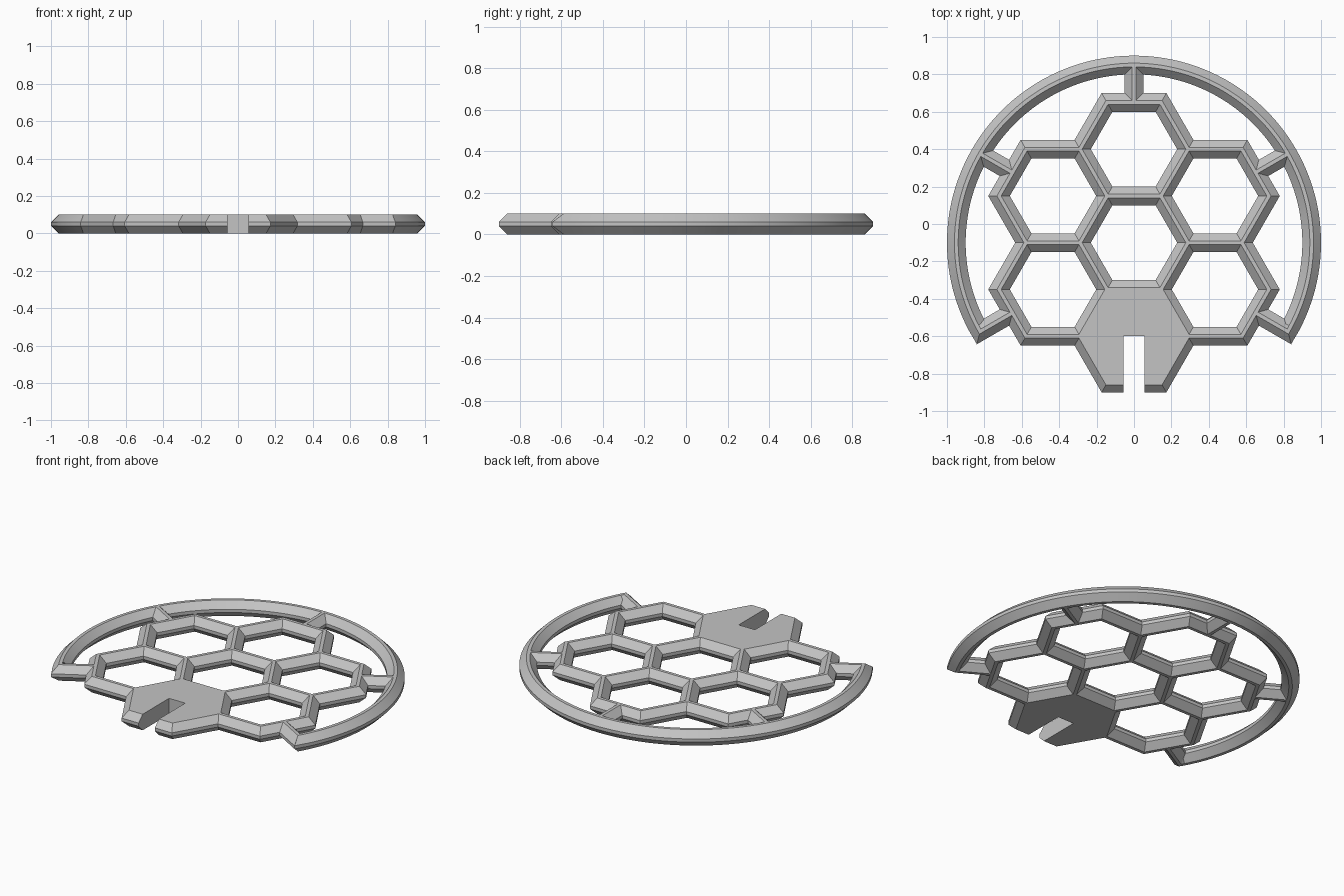
import bpy, bmesh
from math import sin, cos, asin, radians, pi
from mathutils import Vector

if "Cube" in bpy.data.objects:
    bpy.data.objects.remove(bpy.data.objects["Cube"], do_unlink=True)

HALF, FLAT, HEIGHT = 0.05, 0.01, 0.1     # bar half width, half of its flat, thickness
APOTHEM = 0.25
SIDE = APOTHEM / cos(pi / 6)
CENTRE = Vector((0, -0.1, 0))
RING_R = 0.95
UP = Vector((0, 0, 1))

# Chamfered square bar section as (sideways, height), with mid points on the flats
upper = [(-HALF, 0.06), (-FLAT, HEIGHT), (0, HEIGHT), (FLAT, HEIGHT), (HALF, 0.06)]
SECTION = upper + [(t, HEIGHT - z) for t, z in reversed(upper)]

grey = bpy.data.materials.new("plain_grey")
grey.use_nodes = True
grey.diffuse_color = (0.55, 0.55, 0.55, 1)
grey.node_tree.nodes["Principled BSDF"].inputs["Base Color"].default_value = grey.diffuse_color


def polar(degrees, radius=1.0):
    a = radians(degrees)
    return Vector((cos(a), sin(a), 0)) * radius


def skin(bm, loops, caps=True):
    """Join matching point loops with quads, optionally closing the ends."""
    rows = [[bm.verts.new(p) for p in loop] for loop in loops]
    n = len(rows[0])
    for a, b in zip(rows, rows[1:]):
        for i in range(n):
            j = (i + 1) % n
            bm.faces.new((a[i], a[j], b[j], b[i]))
    if caps:
        bm.faces.new(rows[0])
        bm.faces.new(rows[-1])


def finish(bm, name):
    bmesh.ops.remove_doubles(bm, verts=bm.verts, dist=1e-4)
    bmesh.ops.recalc_face_normals(bm, faces=bm.faces)
    mesh = bpy.data.meshes.new(name)
    bm.to_mesh(mesh)
    bm.free()
    mesh.materials.append(grey)
    obj = bpy.data.objects.new(name, mesh)
    bpy.context.collection.objects.link(obj)
    return obj


def activate(obj):
    bpy.ops.object.select_all(action='DESELECT')
    obj.select_set(True)
    bpy.context.view_layer.objects.active = obj


def key(p):
    return (round(p.x, 3) + 0.0, round(p.y, 3) + 0.0)


# Honeycomb layout: one middle cell and six around it, the front one solid
plate_centre = CENTRE + polar(270, 2 * APOTHEM)
cells = [CENTRE] + [CENTRE + polar(30 + 60 * i, 2 * APOTHEM) for i in range(6)]
walls, degree = {}, {}
for c in cells:
    for i in range(6):
        a, b = c + polar(60 * i, SIDE), c + polar(60 * i + 60, SIDE)
        walls.setdefault(key((a + b) / 2), (a, b))
for a, b in walls.values():
    for p in (a, b):
        degree[key(p)] = degree.get(key(p), 0) + 1


def near(p, points):
    return any((p - q).length < 0.01 for q in points)


# Honeycomb walls, mitred where they meet
bm = bmesh.new()
for a, b in walls.values():
    mid, along = (a + b) / 2, (b - a).normalized()
    across = UP.cross(along)
    beside = {s: mid + across * s * APOTHEM for s in (-1, 1)}
    if near(plate_centre, beside.values()):
        continue
    loops = []
    for end, outward in ((a, -along), (b, along)):
        loop = []
        for t, z in SECTION:
            inner = degree[key(end)] == 3 or near(beside[1 if t > 0 else -1], cells)
            mitre = abs(t) * sin(pi / 6) / cos(pi / 6) * (-1 if inner else 1)
            loop.append(end + across * t + outward * mitre + UP * z)
        loops.append(loop)
    skin(bm, loops, caps=False)
finish(bm, "honeycomb_walls")

# Solid front plate with chamfered rim
bm = bmesh.new()
rim = APOTHEM + HALF
skin(bm, [[plate_centre + polar(60 * i, (rim - inset) / cos(pi / 6)) + UP * z for i in range(6)]
          for inset, z in ((0.04, 0), (0, 0.04), (0, 0.06), (0.04, HEIGHT))])
plate = finish(bm, "front_plate")

# Slot cut into the plate from its front edge
bpy.ops.mesh.primitive_cube_add(size=1, location=(0, -0.8, HEIGHT / 2))
cutter = bpy.context.object
cutter.name = "slot_cutter"
cutter.scale = (0.112, 0.4, 0.4)
cutter.hide_render = True
cut = plate.modifiers.new("slot", 'BOOLEAN')
cut.operation, cut.object, cut.solver = 'DIFFERENCE', cutter, 'EXACT'
activate(plate)
bpy.ops.object.modifier_apply(modifier=cut.name)
bpy.data.objects.remove(cutter, do_unlink=True)

# Open outer ring, mitred at both ends to meet the end struts
bm = bmesh.new()
STEPS = 128
loops = []
for i in range(STEPS + 1):
    loop = []
    for t, z in SECTION:
        r = RING_R + t
        shift = asin(t / r) * 180 / pi * {0: -1, STEPS: 1}.get(i, 0)
        loop.append(CENTRE + polar(-30 + 240 * i / STEPS + shift, r) + UP * z)
    loops.append(loop)
skin(bm, loops)
ring = finish(bm, "outer_ring")
activate(ring)
bpy.ops.object.shade_smooth_by_angle(angle=radians(30))

# Struts joining the honeycomb to the ring
for name, angle, corner in (("back_strut", 90, 0), ("back_left_strut", 30, 0),
                            ("back_right_strut", 150, 0), ("front_left_strut", -30, -1),
                            ("front_right_strut", 210, 1)):
    out = polar(angle)
    across = UP.cross(out)
    bm = bmesh.new()
    skin(bm, [[CENTRE + out * (r + t * slope) + across * t + UP * z for t, z in SECTION]
              for r, slope in ((3 * APOTHEM, 0), (RING_R, corner))])
    finish(bm, name)
